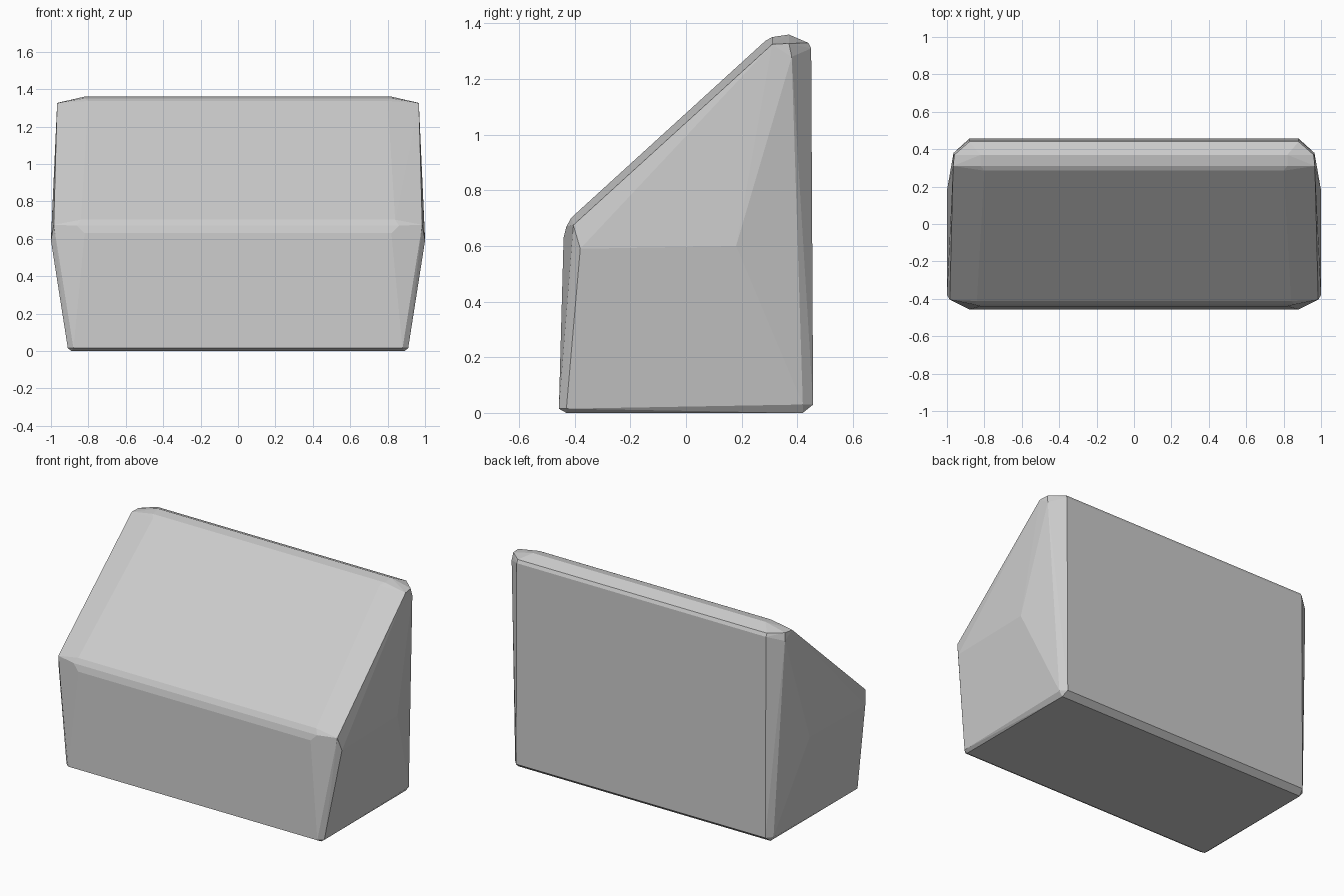
import bpy, bmesh

if "Cube" in bpy.data.objects:
    bpy.data.objects.remove(bpy.data.objects["Cube"])

# Right-hand corner points of the rounded wedge, grouped by level
base = [(0.89, -0.43, 0), (0.91, -0.43, 0.015), (0.88, -0.457, 0.015),
        (0.89, 0.42, 0), (0.912, 0.42, 0.03), (0.88, 0.457, 0.03)]
side_bulge = [(1.0, -0.38, 0.59), (1.0, 0.18, 0.60)]
front_edge = [(0.985, -0.405, 0.675), (0.82, -0.44, 0.63),
              (0.86, -0.43, 0.67), (0.84, -0.412, 0.702)]
top_edge = [(0.967, 0.31, 1.325), (0.80, 0.285, 1.337), (0.82, 0.31, 1.351),
            (0.82, 0.37, 1.36), (0.96, 0.37, 1.328), (0.965, 0.38, 1.28),
            (0.88, 0.44, 1.33), (0.88, 0.45, 1.31)]

# Wedge body: mirror the points and wrap them in a convex skin
bm = bmesh.new()
for x, y, z in base + side_bulge + front_edge + top_edge:
    for s in (1, -1):
        bm.verts.new((s * x, y, z))
hull = bmesh.ops.convex_hull(bm, input=bm.verts[:])
loose = [v for v in bm.verts if not v.link_faces]
bmesh.ops.delete(bm, geom=loose, context='VERTS')
bmesh.ops.dissolve_limit(bm, angle_limit=0.01, verts=bm.verts[:], edges=bm.edges[:])
bmesh.ops.recalc_face_normals(bm, faces=bm.faces[:])

mesh = bpy.data.meshes.new("wedge_block")
bm.to_mesh(mesh)
bm.free()
block = bpy.data.objects.new("wedge_block", mesh)
bpy.context.collection.objects.link(block)
